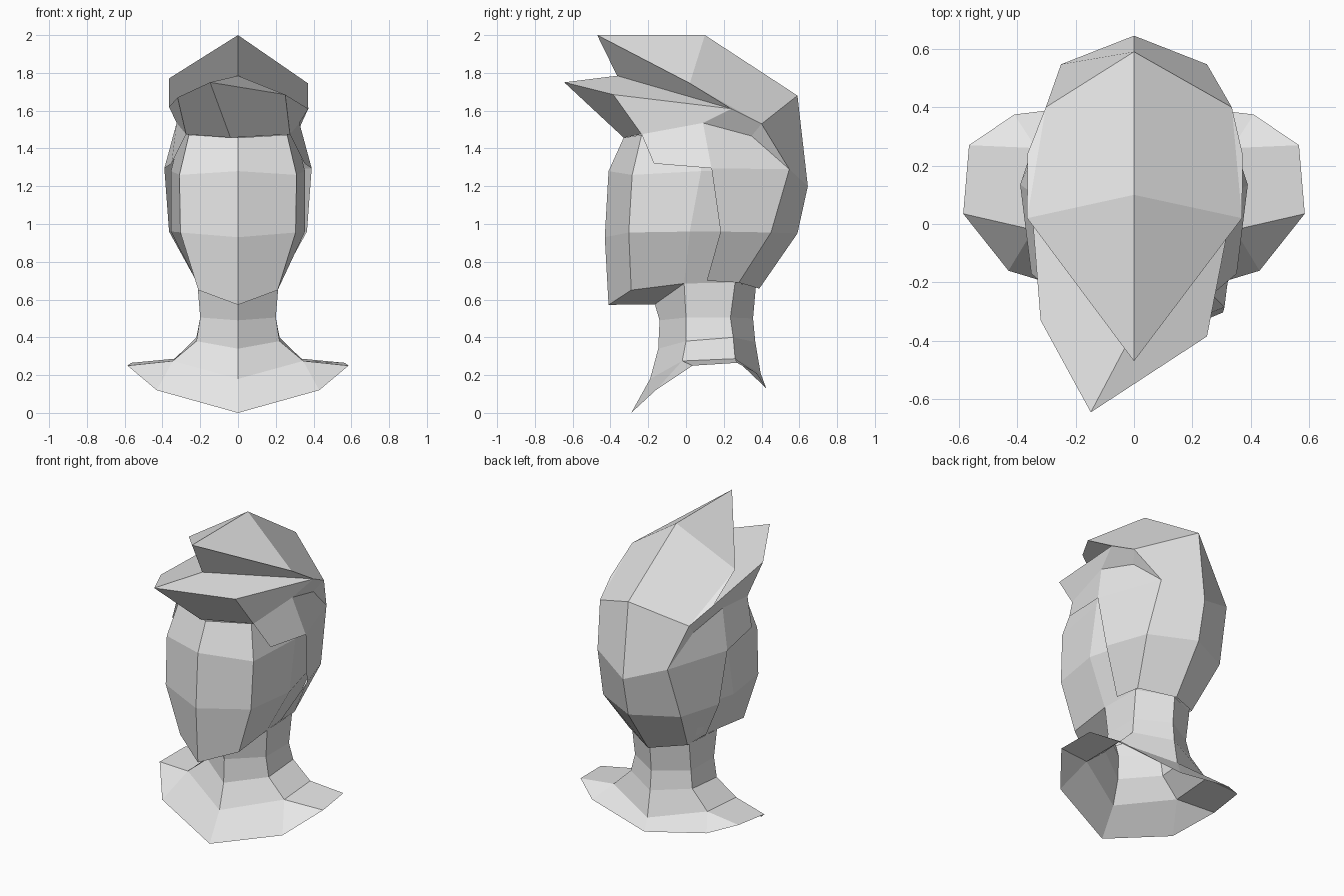
import bpy, bmesh
from mathutils import Vector

if "Cube" in bpy.data.objects:
    bpy.data.objects.remove(bpy.data.objects["Cube"], do_unlink=True)

clay = bpy.data.materials.new("light_grey_clay")
clay.use_nodes = True
clay.diffuse_color = (0.8, 0.8, 0.8, 1)
clay.node_tree.nodes["Principled BSDF"].inputs["Base Color"].default_value = (0.8, 0.8, 0.8, 1)


def build(name, faces, left=None):
    """Make flat faces for the +x half and their mirror; left overrides mirrored points."""
    left = left or {}
    bm = bmesh.new()
    cache = {}

    def vert(co):
        key = tuple(round(c, 4) for c in co)
        if key not in cache:
            cache[key] = bm.verts.new(key)
        return cache[key]

    for face in faces:
        bm.faces.new([vert(p) for p in face])
        other = [left.get(p, (-p[0], p[1], p[2])) for p in face]
        bm.faces.new([vert(p) for p in reversed(other)])
    bmesh.ops.recalc_face_normals(bm, faces=bm.faces)
    # keep open shells facing away from their middle
    mid = sum((v.co for v in bm.verts), Vector()) / len(bm.verts)
    if sum((f.calc_center_median() - mid).dot(f.normal) * f.calc_area() for f in bm.faces) < 0:
        bmesh.ops.reverse_faces(bm, faces=bm.faces)
    mesh = bpy.data.meshes.new(name)
    bm.to_mesh(mesh)
    bm.free()
    mesh.materials.append(clay)
    obj = bpy.data.objects.new(name, mesh)
    bpy.context.collection.objects.link(obj)
    return obj


def loft(rows):
    """Quads between neighbouring rows of points."""
    return [(a[i], a[i + 1], b[i + 1], b[i])
            for a, b in zip(rows, rows[1:]) for i in range(len(a) - 1)]


# Neck: half rings, front to back, from jaw to shoulders
neck = [
    [(0, -.165, .575), (.215, -.01, .685), (.205, .26, .69), (0, .37, .67)],
    [(0, -.14, .49), (.2, 0, .505), (.2, .235, .505), (0, .355, .5)],
    [(0, -.147, .34), (.22, 0, .38), (.22, .25, .40), (0, .367, .375)],
    [(0, -.19, .18), (.345, -.02, .275), (.335, .26, .287), (0, .395, .21)],
]
build("neck", loft(neck))

# Shoulder collar: flared open rim below the neck
f, s1, s2, b = neck[-1]
front, chest, tip, rear_tip, blade, back = [
    (0, -.29, 0), (.43, -.16, .12), (.585, .035, .25),
    (.565, .27, .265), (.41, .375, .21), (0, .425, .13)]
build("shoulder_collar", [
    (f, front, chest, s1), (s1, chest, tip), (s1, tip, rear_tip, s2),
    (s2, rear_tip, blade), (s2, blade, back, b)])

# Head: half rings, face centre to nape, from jaw to brow
head = [
    [(0, -.41, .572), (.21, -.29, .65), (.215, -.01, .685), (.2, .26, .69), (0, .36, .67)],
    [(0, -.43, .93), (.305, -.303, .955), (.355, .02, .96), (.25, .42, .96), (0, .56, .95)],
    [(0, -.41, 1.28), (.31, -.285, 1.26), (.355, .08, 1.28), (.23, .5, 1.29), (0, .6, 1.2)],
    [(0, -.33, 1.457), (.26, -.235, 1.472), (.3, .07, 1.5), (.24, .33, 1.46), (0, .53, 1.5)],
]
jaw = (head[0][0], head[0][1], neck[0][1], neck[0][0])
build("head", loft(head) + [jaw])

# Hair: top spike, crown and ridge
spike, crown, under = (0, -.47, 2), (0, .1, 2), (0, -.365, 1.785)
temple, swept, corner = (.37, .02, 1.745), (.372, .24, 1.61), (.335, .4, 1.53)
# Fringe
fringe_tip, fringe_side = (-.148, -.645, 1.75), (.25, -.385, 1.685)
brow_mid, brow = (-.04, -.33, 1.457), (.275, -.235, 1.475)
# Sides, then the back panels from top to nape
over_ear, behind_ear, sideburn = (.325, .09, 1.535), (.295, .347, 1.466), (.352, -.17, 1.32)
edge = [(.39, .135, 1.295), (.365, .183, .96), (.222, .11, .70)]
panel = [(.25, .547, 1.29), (.278, .45, .955), (.207, .28, .69)]
ridge = [(0, .59, 1.68), (0, .645, 1.2), (0, .59, .95), (0, .388, .658)]

hair_faces = [
    (spike, temple, crown), (crown, temple, corner, ridge[0]), (temple, swept, corner),
    (spike, under, swept, temple), (under, fringe_tip, fringe_side, swept),
    (fringe_tip, brow_mid, brow, fringe_side), (fringe_side, brow, over_ear, swept),
    (brow, sideburn, edge[0], over_ear), (over_ear, edge[0], panel[0], behind_ear),
    (swept, over_ear, behind_ear, corner), (corner, behind_ear, panel[0]),
    (corner, panel[0], ridge[1], ridge[0]),
] + loft([list(r) for r in zip(edge, panel, ridge[1:])])

# The fringe is swept to one side, so a few points differ on the left half
build("hair", hair_faces, {
    fringe_tip: fringe_tip, brow_mid: brow_mid,
    fringe_side: (-.32, -.33, 1.67), temple: (-.366, .02, 1.77),
    swept: (-.365, .24, 1.62), corner: (-.302, .4, 1.53)})
